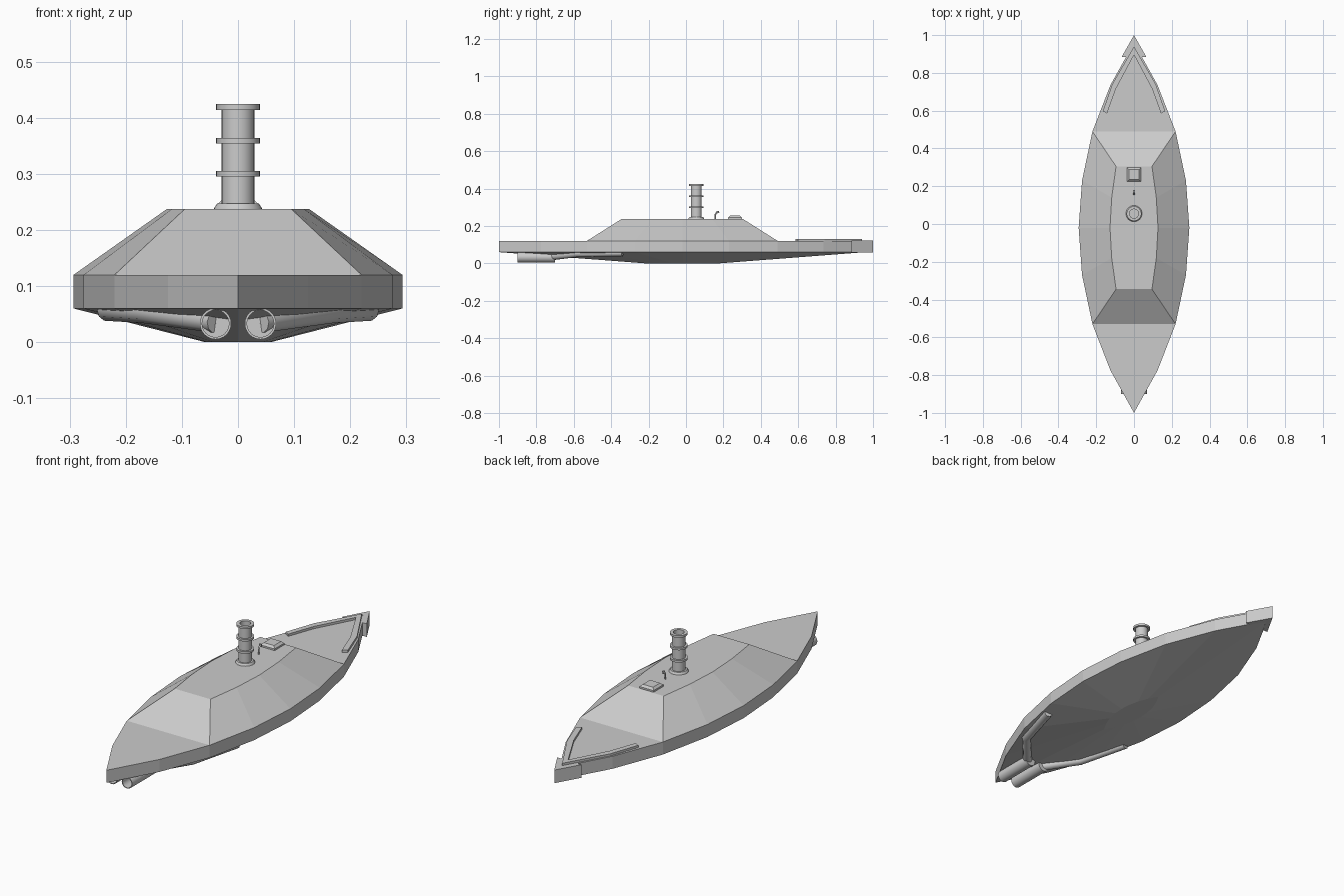
import bpy, bmesh, math
from mathutils import Matrix

cube = bpy.data.objects.get("Cube")
if cube:
    bpy.data.objects.remove(cube, do_unlink=True)

grey = bpy.data.materials.new("iron_grey")
grey.use_nodes = True
COLOUR = (0.6, 0.6, 0.6, 1)
grey.diffuse_color = COLOUR
grey.node_tree.nodes["Principled BSDF"].inputs["Base Color"].default_value = COLOUR

MID = -0.02  # midship station


def finish(name, bm, smooth=False):
    bmesh.ops.recalc_face_normals(bm, faces=bm.faces)
    mesh = bpy.data.meshes.new(name)
    bm.to_mesh(mesh)
    bm.free()
    mesh.materials.append(grey)
    ob = bpy.data.objects.new(name, mesh)
    bpy.context.collection.objects.link(ob)
    if smooth:
        bpy.ops.object.select_all(action='DESELECT')
        ob.select_set(True)
        bpy.context.view_layer.objects.active = ob
        bpy.ops.object.shade_smooth_by_angle(angle=math.radians(35))
    return ob


def loft(name, rings):
    """Join closed rings of points and cap both ends."""
    bm = bmesh.new()
    loops = [[bm.verts.new(p) for p in ring] for ring in rings]
    for a, b in zip(loops, loops[1:]):
        for i in range(len(a)):
            j = (i + 1) % len(a)
            bm.faces.new((a[i], a[j], b[j], b[i]))
    bm.faces.new(loops[0])
    bm.faces.new(loops[-1])
    return finish(name, bm)


def level(outline, z, s=1):
    return [(x * s, MID + (y - MID) * s, z) for x, y in outline]


def mirror_x(half):
    """Close a right-hand half outline with its mirror image."""
    return half + [(-x, y) for x, y in reversed(half) if x > 0]


def lathe(name, profile, matrix, steps=32):
    """Spin a closed (radius, height) profile about z."""
    bm = bmesh.new()
    rings = []
    for r, h in profile:
        rings.append([bm.verts.new((r * math.cos(math.tau * k / steps),
                                    r * math.sin(math.tau * k / steps), h))
                      for k in range(steps)])
    for a, b in zip(rings, rings[1:] + rings[:1]):
        for k in range(steps):
            j = (k + 1) % steps
            bm.faces.new((a[k], a[j], b[j], b[k]))
    bm.transform(matrix)
    return finish(name, bm, True)


def pipe(name, points, radius):
    curve = bpy.data.curves.new(name, 'CURVE')
    curve.dimensions = '3D'
    curve.bevel_depth = radius
    curve.bevel_resolution = 3
    curve.use_fill_caps = True
    spline = curve.splines.new('POLY')
    spline.points.add(len(points) - 1)
    for p, co in zip(spline.points, points):
        p.co = (*co, 1)
    curve.materials.append(grey)
    ob = bpy.data.objects.new(name, curve)
    bpy.context.collection.objects.link(ob)


# Hull: pointed at both ends, vertical sides, tapering to a small flat bottom
quarter = [(0, 0.98), (0.125, 0.755), (0.22, 0.51), (0.275, 0.25), (0.293, 0)]
half = [(x, MID + y) for x, y in quarter]
half += [(x, MID - y) for x, y in reversed(quarter[:-1])]
outline = mirror_x(half)
loft("hull", [level(outline, 0.0, 0.2), level(outline, 0.06), level(outline, 0.12)])

# Casemate: sloping armoured sides rising from the hull edge
top = mirror_x([(0.095, 0.305), (0.118, 0.14), (0.127, MID), (0.118, -0.18), (0.095, -0.345)])
loft("casemate", [level(mirror_x(half[2:-2]), 0.12), level(top, 0.237)])

# Bow ram and the raised breakwater on the foredeck
ram = mirror_x([(0, 1.0), (0.065, 0.885), (0.04, 0.885)]) + [(0, 0.95)]
# order the chevron so the notch lies between the inner corners
ram = ram[:3] + [ram[-1]] + ram[3:-1]
loft("bow_ram", [level(ram, 0.058), level(ram, 0.121)])

outer = [(0, 0.94), (0.115, 0.74), (0.165, 0.598)]
inner = [(0.143, 0.585), (0.096, 0.715), (0, 0.895)]
rail = outer + inner + [(-x, y) for x, y in inner[1::-1]] + [(-x, y) for x, y in outer[:0:-1]]
loft("breakwater", [level(rail, 0.118), level(rail, 0.131)])

# Funnel with base flare, three collars and an open top
profile = [(0.043, 0.236), (0.042, 0.24), (0.037, 0.247), (0.029, 0.247)]
for z in (0.3, 0.359, 0.419):
    profile += [(0.029, z - 0.005), (0.039, z - 0.005), (0.039, z + 0.005), (0.029, z + 0.005)]
profile[-1] = (0.024, 0.424)
profile += [(0.024, 0.26), (0.0005, 0.26), (0.0005, 0.236)]
lathe("funnel", profile, Matrix.Translation((0, 0.055, 0)))

# Pilot house: low tapered box
square = [(-1, -1), (1, -1), (1, 1), (-1, 1)]
loft("pilot_house", [[(x * w, 0.262 + y * w, z) for x, y in square]
                     for w, z in ((0.037, 0.236), (0.037, 0.245), (0.027, 0.255))])

# Whistle pipe
pipe("whistle", [(0, 0.157, 0.236), (0, 0.157, 0.262), (0, 0.163, 0.27), (0, 0.178, 0.275)], 0.004)
pipe("whistle_tip", [(0, 0.17, 0.268), (0, 0.17, 0.281)], 0.006)

# Twin stern nozzles, each fed by a pipe along the underside
tube = [(0.028, 0), (0.028, 0.2), (0.0005, 0.2), (0.0005, 0.18), (0.024, 0.18), (0.024, 0)]
for side, label in ((1, "left"), (-1, "right")):
    place = Matrix.Translation((side * 0.04, -0.9, 0.033)) @ Matrix.Rotation(-math.pi / 2, 4, 'X')
    lathe(label + "_nozzle", tube, place, 24)
    pipe(label + "_feed_pipe", [(side * 0.04, -0.72, 0.036), (side * 0.165, -0.58, 0.053),
                                (side * 0.232, -0.34, 0.057)], 0.02)
